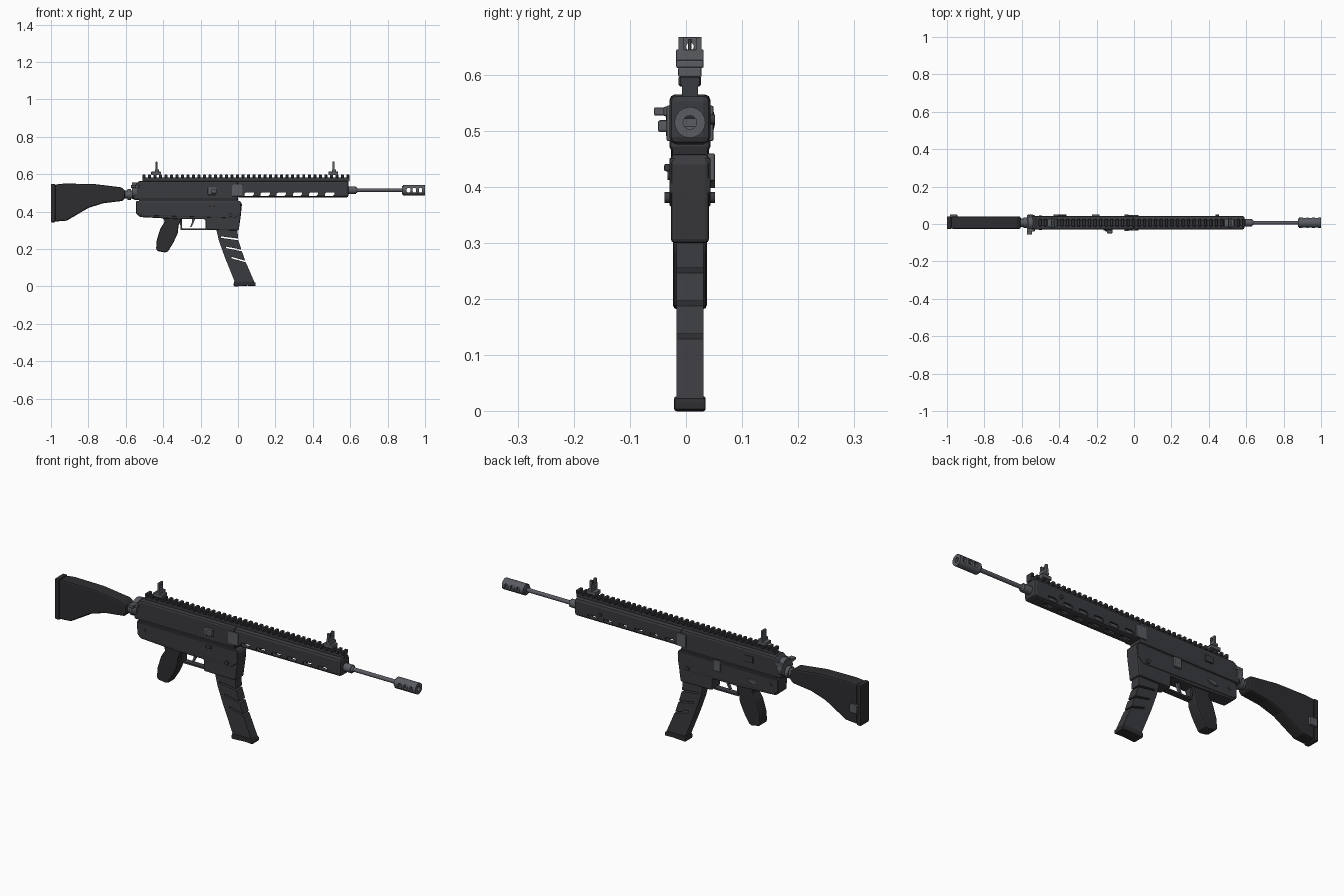
import bpy, bmesh, math
from mathutils import Matrix, Vector

YC, AXIS = 0.007, 0.515   # centre plane and bore height


def material(name, rgb):
    m = bpy.data.materials.new(name)
    m.diffuse_color = (*rgb, 1)
    return m


BODY = material("body_grey", (0.042, 0.043, 0.049))
DARK = material("dark_polymer", (0.027, 0.027, 0.030))
METAL = material("light_metal", (0.10, 0.106, 0.12))


def apply(ob, mod):
    bpy.context.view_layer.objects.active = ob
    bpy.ops.object.modifier_apply(modifier=mod.name)


def finish(name, bm, mat, bevel=0, segments=2):
    bmesh.ops.recalc_face_normals(bm, faces=bm.faces)
    me = bpy.data.meshes.new(name)
    bm.to_mesh(me)
    bm.free()
    ob = bpy.data.objects.new(name, me)
    bpy.context.collection.objects.link(ob)
    me.materials.append(mat)
    if bevel:
        b = ob.modifiers.new("bevel", 'BEVEL')
        b.width, b.segments, b.limit_method, b.angle_limit = bevel, segments, 'ANGLE', math.radians(40)
        apply(ob, b)
    return ob


def prism(name, pts, width, mat=BODY, bevel=0.0, y=YC, segments=2):
    """Side (x, z) profile extruded across y."""
    bm = bmesh.new()
    f = bm.faces.new([bm.verts.new((x, y - width / 2, z)) for x, z in pts])
    new = bmesh.ops.extrude_face_region(bm, geom=[f])["geom"]
    bmesh.ops.translate(bm, vec=(0, width, 0), verts=[v for v in new if isinstance(v, bmesh.types.BMVert)])
    return finish(name, bm, mat, bevel, segments)


def box(name, x, y, z, mat=BODY, bevel=0.0):
    """Box from (min, max) pairs."""
    return prism(name, [(x[0], z[0]), (x[1], z[0]), (x[1], z[1]), (x[0], z[1])],
                 y[1] - y[0], mat, bevel, (y[0] + y[1]) / 2)


def rod(name, a, b, r, mat=METAL, sides=24, r2=None):
    a, b = Vector(a), Vector(b)
    bm = bmesh.new()
    rot = (b - a).to_track_quat('Z', 'Y').to_matrix().to_4x4()
    bmesh.ops.create_cone(bm, cap_ends=True, segments=sides, radius1=r, radius2=r2 or r,
                          depth=(b - a).length, matrix=Matrix.Translation((a + b) / 2) @ rot)
    ob = finish(name, bm, mat)
    bpy.context.view_layer.objects.active = ob
    ob.select_set(True)
    bpy.ops.object.shade_smooth_by_angle(angle=math.radians(35))
    ob.select_set(False)
    return ob


def axial(name, x0, x1, r, mat=METAL, z=AXIS, sides=24, r2=None):
    return rod(name, (x0, YC, z), (x1, YC, z), r, mat, sides, r2)


def cut(ob, *cutters):
    for c in cutters:
        m = ob.modifiers.new("cut", 'BOOLEAN')
        m.operation, m.solver, m.object = 'DIFFERENCE', 'EXACT', c
        apply(ob, m)
        bpy.data.objects.remove(c)


# Stock, butt pad, connecting tube
prism("stock", [(-0.978, 0.545), (-0.93, 0.55), (-0.77, 0.548), (-0.625, 0.53), (-0.605, 0.515),
                (-0.605, 0.47), (-0.62, 0.457), (-0.72, 0.445), (-0.80, 0.42), (-0.915, 0.352),
                (-0.978, 0.347)], 0.066, DARK, 0.008)
box("butt_pad", (-1.0, -0.976), (YC - 0.034, YC + 0.034), (0.343, 0.548), DARK, 0.005)
box("stock_sling_mount", (-0.985, -0.945), (0.035, 0.052), (0.405, 0.445), METAL, 0.003)
axial("stock_tube", -0.64, -0.55, 0.022, METAL, 0.492)
axial("stock_tube_ring", -0.59, -0.572, 0.029, METAL, 0.492)

# Upper receiver
prism("upper_receiver", [(-0.56, 0.462), (0.0, 0.462), (0.0, 0.565), (-0.525, 0.565),
                         (-0.545, 0.55), (-0.56, 0.52)], 0.073, BODY, 0.01)

# Handguard: hollow shell with side and bottom slots
guard = box("handguard", (-0.005, 0.592), (YC - 0.0365, YC + 0.0365), (0.476, 0.565), BODY, 0.013)
cut(guard, box("hollow", (0.02, 0.575), (YC - 0.027, YC + 0.027), (0.485, 0.553)))
for i in range(6):
    x = 0.035 + i * 0.086
    cut(guard,
        prism("side_slot", [(x, 0.485), (x + 0.042, 0.485), (x + 0.05, 0.493), (x + 0.05, 0.503),
                            (x + 0.008, 0.503), (x, 0.496)], 0.2),
        box("bottom_slot", (x, x + 0.05), (YC - 0.012, YC + 0.012), (0.46, 0.49)))

# Lower receiver with magazine well
prism("lower_receiver", [(-0.545, 0.458), (-0.545, 0.39), (-0.525, 0.371), (-0.32, 0.36), (-0.175, 0.36),
                         (-0.172, 0.302), (0.004, 0.300), (0.015, 0.38), (0.021, 0.44), (0.012, 0.458)],
      0.068, BODY, 0.007)
box("receiver_seam", (-0.53, 0.0), (YC - 0.031, YC + 0.031), (0.45, 0.47), DARK)
prism("lower_side_panel", [(-0.54, 0.452), (-0.54, 0.395), (-0.52, 0.38), (-0.17, 0.37),
                           (-0.02, 0.365), (0.014, 0.39), (0.016, 0.452)], 0.073, BODY, 0.003)

# Trigger and guard
prism("trigger_guard", [(-0.312, 0.362), (-0.300, 0.362), (-0.298, 0.310), (-0.17, 0.310),
                        (-0.17, 0.302), (-0.306, 0.302)], 0.03, BODY)
prism("trigger", [(-0.245, 0.365), (-0.228, 0.365), (-0.238, 0.338), (-0.25, 0.317),
                  (-0.256, 0.319), (-0.247, 0.34)], 0.014, METAL)

# Pistol grip
prism("pistol_grip", [(-0.40, 0.368), (-0.300, 0.362), (-0.318, 0.325), (-0.322, 0.285), (-0.345, 0.235),
                      (-0.375, 0.187), (-0.39, 0.182), (-0.43, 0.189), (-0.438, 0.20), (-0.434, 0.25),
                      (-0.415, 0.31), (-0.392, 0.345)], 0.06, DARK, 0.010)

# Magazine with three angled slits open at its front edge
prism("magazine", [(-0.122, 0.33), (-0.004, 0.33), (0.000, 0.256), (-0.092, 0.268), (-0.092, 0.260),
                   (0.002, 0.247), (0.018, 0.197), (-0.064, 0.213), (-0.064, 0.205), (0.021, 0.188),
                   (0.038, 0.138), (-0.034, 0.158), (-0.034, 0.150), (0.042, 0.129), (0.088, 0.022),
                   (-0.016, 0.022), (-0.07, 0.155), (-0.102, 0.245)], 0.048, BODY)
prism("magazine_base", [(-0.021, 0.027), (0.08, 0.027), (0.094, 0.02), (0.094, 0.002), (0.05, 0.004),
                        (-0.018, 0.0), (-0.024, 0.006)], 0.056, DARK, 0.004)

# Barrel, collar and muzzle brake
axial("barrel", 0.0, 0.9, 0.010)
axial("barrel_collar", 0.57, 0.632, 0.020)
axial("barrel_collar_step", 0.632, 0.64, 0.016, r2=0.011)
brake = axial("muzzle_brake", 0.882, 1.0, 0.0275)
cut(brake, axial("bore", 0.91, 1.05, 0.012))
for x0, x1 in ((0.902, 0.922), (0.933, 0.953), (0.967, 0.985)):
    cut(brake, prism("vent", [(x0, 0.508), (x0 + 0.005, 0.503), (x1 - 0.005, 0.503), (x1, 0.508),
                              (x1, 0.522), (x1 - 0.005, 0.527), (x0 + 0.005, 0.527), (x0, 0.522)], 0.2))
axial("brake_rear_ring", 0.876, 0.883, 0.022)

# Top rail: base strip plus one toothed mesh
box("rail_base", (-0.51, 0.595), (YC - 0.014, YC + 0.014), (0.56, 0.583), BODY)
bm = bmesh.new()
TEETH = 38
for i in range(TEETH):
    x = -0.502 + i * 1.089 / (TEETH - 1)
    bmesh.ops.create_cube(bm, size=1, matrix=Matrix.Translation((x, YC, 0.5885)) @
                          Matrix.Diagonal((0.016, 0.040, 0.019, 1)))
finish("rail_teeth", bm, BODY, 0.003, 1)

# Folding sights
for name, x in (("rear_sight", -0.437), ("front_sight", 0.510)):
    box(name + "_base", (x - 0.027, x + 0.025), (YC - 0.021, YC + 0.021), (0.596, 0.614), METAL, 0.003)
    box(name + "_hinge", (x - 0.008, x + 0.014), (YC - 0.0245, YC + 0.0245), (0.612, 0.626), METAL, 0.003)
plate = box("rear_sight_plate", (-0.442, -0.431), (YC - 0.016, YC + 0.016), (0.62, 0.667), METAL, 0.003)
cut(plate, axial("aperture", -0.5, -0.4, 0.007, z=0.65, sides=12))
box("front_sight_plate", (0.504, 0.516), (YC - 0.0245, YC + 0.0245), (0.62, 0.645), METAL, 0.002)
for side in (-1, 1):
    y = YC + side * 0.0155
    box("front_sight_ear", (0.504, 0.516), (y - 0.005, y + 0.005), (0.642, 0.667), METAL)
rod("front_sight_pin", (0.51, YC, 0.64), (0.51, YC, 0.664), 0.003, sides=8)

# Charging handle at the rear
box("charging_handle", (-0.572, -0.53), (-0.040, 0.048), (0.526, 0.543), METAL, 0.003)
box("charging_latch", (-0.572, -0.545), (-0.057, -0.036), (0.527, 0.542), METAL, 0.003)
axial("receiver_end_plate", -0.568, -0.54, 0.045, METAL, 0.512, 12)

# Left-hand forward knob and its mount
box("bolt_handle_mount", (-0.162, -0.115), (-0.036, -0.025), (0.49, 0.53), METAL, 0.003)
box("bolt_handle", (-0.145, -0.115), (-0.050, -0.03), (0.498, 0.519), METAL, 0.004)

# Clamp where the handguard meets the receiver, both sides
for side in (-1, 1):
    y = YC + side * 0.036
    box("handguard_clamp", (-0.032, 0.024), (y - 0.006, y + 0.006), (0.482, 0.545), METAL, 0.003)

# Right-hand controls
box("bolt_catch", (-0.225, -0.185), (0.035, 0.052), (0.41, 0.46), METAL, 0.004)
box("port_cover", (-0.405, -0.36), (0.038, 0.050), (0.503, 0.535), BODY, 0.003)
rod("guard_screw", (0.445, 0.035, 0.52), (0.445, 0.052, 0.52), 0.009, BODY, 12)
prism("selector_lever", [(-0.43, 0.402), (-0.41, 0.398), (-0.375, 0.412), (-0.375, 0.42), (-0.41, 0.42)],
      0.012, METAL, 0.002, 0.046)

# Cross pins through the receiver
rod("front_pin", (-0.04, -0.038, 0.381), (-0.04, 0.052, 0.381), 0.010, BODY, 12)
rod("rear_pin", (-0.50, -0.033, 0.42), (-0.50, 0.046, 0.42), 0.008, BODY, 12)
box("magazine_release", (-0.155, -0.125), (-0.039, -0.02), (0.428, 0.441), BODY, 0.003)
